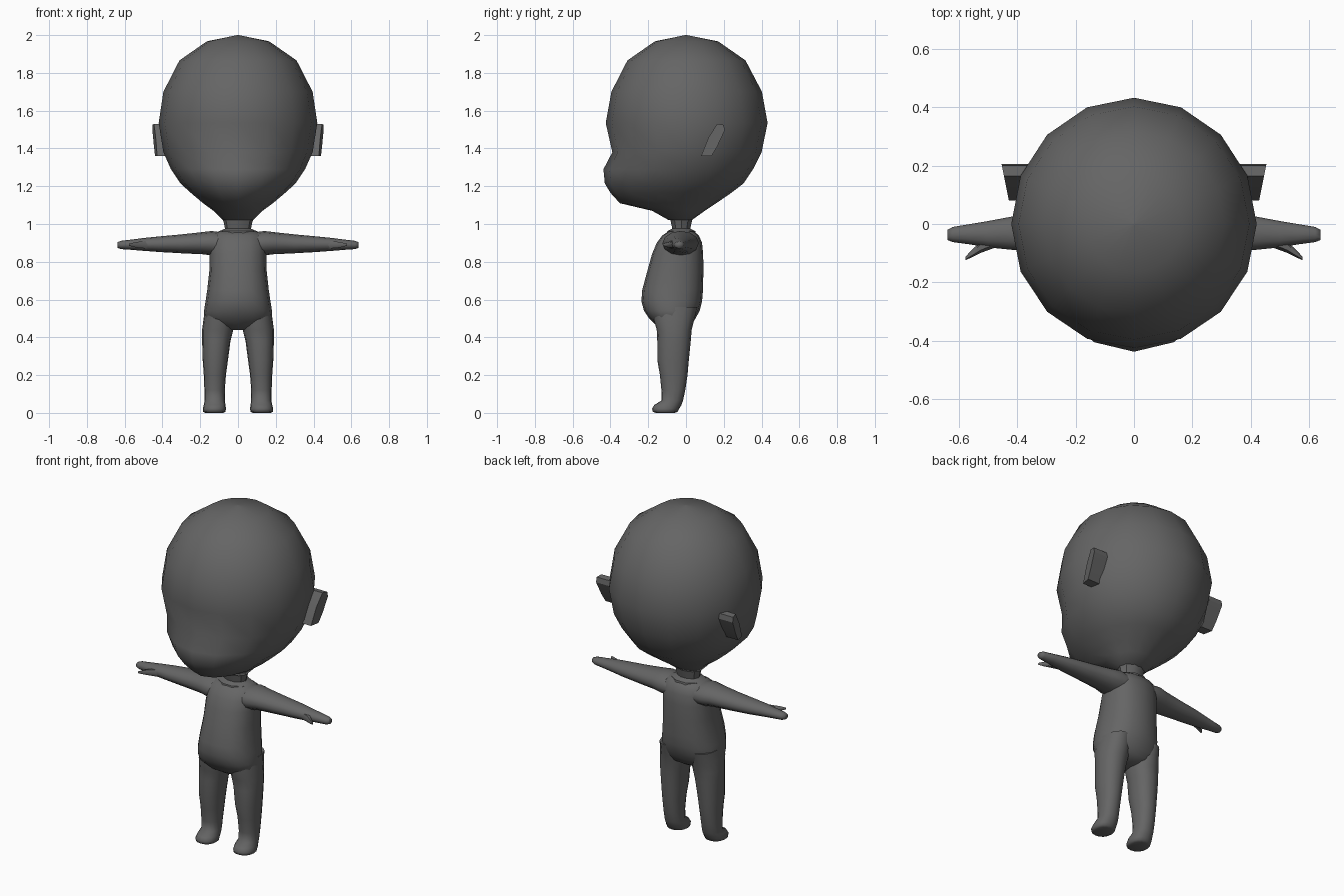
import bpy, bmesh, math
from mathutils import Vector

if "Cube" in bpy.data.objects:
    bpy.data.objects.remove(bpy.data.objects["Cube"])

grey = bpy.data.materials.new("dark grey")
grey.diffuse_color = (0.13, 0.13, 0.13, 1)
grey.use_nodes = True
grey.node_tree.nodes["Principled BSDF"].inputs["Base Color"].default_value = grey.diffuse_color


def finish(name, bm, angle):
    bmesh.ops.recalc_face_normals(bm, faces=bm.faces)
    mesh = bpy.data.meshes.new(name)
    bm.to_mesh(mesh)
    bm.free()
    mesh.materials.append(grey)
    ob = bpy.data.objects.new(name, mesh)
    bpy.context.collection.objects.link(ob)
    bpy.ops.object.select_all(action='DESELECT')
    ob.select_set(True)
    bpy.context.view_layer.objects.active = ob
    bpy.ops.object.shade_smooth_by_angle(angle=math.radians(angle))
    return ob


def loft(name, rings, place, sides=16, power=1.0, angle=60):
    """Skin rings (t, centre a, radius a, low b, middle b, high b)."""
    bm = bmesh.new()
    loops = []
    for t, ca, ra, lo, mid, hi in rings:
        loop = []
        for i in range(sides):
            th = 2 * math.pi * i / sides
            c, s = math.cos(th), math.sin(th)
            c = math.copysign(abs(c) ** power, c)
            s = math.copysign(abs(s) ** power, s)
            b = mid + s * (hi - mid if s > 0 else mid - lo)
            loop.append(bm.verts.new(place(t, ca + ra * c, b)))
        loops.append(loop)
    for p, q in zip(loops, loops[1:]):
        for i in range(sides):
            j = (i + 1) % sides
            bm.faces.new((p[i], p[j], q[j], q[i]))
    bm.faces.new(loops[0])
    bm.faces.new(loops[-1])
    return finish(name, bm, angle)


def upright(t, a, b):
    return Vector((a, b, t))


# Head: round skull, pushed-out muzzle and tapering jaw
skull = [(2.0, .004, -.004, 0, .004), (1.967, .165, -.165, 0, .17),
         (1.866, .31, -.31, 0, .315), (1.70, .395, -.395, 0, .402),
         (1.535, .42, -.425, 0, .432), (1.38, .395, -.39, 0, .40),
         (1.29, .355, -.437, -.01, .355), (1.215, .305, -.43, -.02, .305),
         (1.165, .25, -.40, -.03, .24), (1.11, .185, -.35, -.03, .16),
         (1.07, .13, -.18, -.03, .10), (1.02, .08, -.09, -.03, .03)]
loft("head", [(z, 0, r, f, m, b) for z, r, f, m, b in skull], upright, angle=75)

# Neck with flared collar
neck = [(1.04, .085, .065), (1.01, .076, .058), (.975, .069, .05),
        (.962, .10, .078), (.93, .115, .085)]
loft("neck", [(z, 0, r, -.025 - d, -.025, -.025 + d) for z, r, d in neck],
     upright, sides=10, angle=35)

# Torso with rounded belly
torso = [(.962, .10, -.09, .04), (.94, .135, -.125, .068), (.90, .148, -.155, .085),
         (.84, .15, -.18, .091), (.75, .152, -.205, .092), (.65, .163, -.232, .09),
         (.59, .172, -.236, .085), (.54, .18, -.222, .072), (.50, .178, -.195, .05),
         (.465, .14, -.16, .03), (.44, .05, -.12, -.01)]
loft("torso", [(z, 0, r, f, (f + b) / 2, b) for z, r, f, b in torso],
     upright, power=.85, angle=75)

# Leg and foot: height, inner x, outer x, front y, back y
leg = [(.56, .03, .174, -.17, .06), (.50, .02, .182, -.172, .045),
       (.44, .025, .19, -.155, .03), (.38, .04, .19, -.152, .025),
       (.28, .053, .187, -.152, .015), (.20, .064, .181, -.138, .008),
       (.12, .07, .178, -.13, -.004), (.065, .07, .177, -.13, -.016),
       (.042, .066, .181, -.168, -.024), (.022, .064, .186, -.18, -.036),
       (.006, .066, .184, -.176, -.045), (0, .078, .172, -.16, -.06)]
# Arm and hand: x, front y, back y, low z, high z
arm = [(.08, -.12, .065, .83, .955), (.14, -.125, .068, .834, .963),
       (.19, -.112, .055, .84, .957), (.30, -.098, .04, .845, .945),
       (.42, -.088, .025, .852, .934), (.50, -.08, .01, .858, .926),
       (.56, -.07, 0, .863, .918), (.62, -.062, -.01, .867, .911),
       (.638, -.055, -.02, .874, .904)]
# Thumb: x, y, thickness
thumb = [(.47, -.055, .024), (.525, -.08, .019), (.55, -.098, .014), (.577, -.118, .006)]
# Ear outline in y, z
ear = [(.08, 1.36), (.135, 1.36), (.165, 1.41), (.205, 1.495), (.2, 1.525),
       (.165, 1.53), (.12, 1.46)]

for side, s in (("right", 1), ("left", -1)):
    loft(side + "_leg", [(z, s * (i + o) / 2, (o - i) / 2, f, (f + b) / 2, b)
                         for z, i, o, f, b in leg], upright, power=.9, angle=70)
    loft(side + "_arm", [(x, (f + b) / 2, (b - f) / 2, lo, (lo + hi) / 2, hi)
                         for x, f, b, lo, hi in arm],
         lambda t, a, b: Vector((s * t, a, b)), sides=12, angle=70)
    loft(side + "_thumb", [(x, y, d, .89 - d, .89, .89 + d) for x, y, d in thumb],
         lambda t, a, b: Vector((s * t, a, b)), sides=6)

    # Ear flap, opening outward toward the back
    bm = bmesh.new()
    inner = [bm.verts.new((s * .36, y, z)) for y, z in ear]
    outer = [bm.verts.new((s * (.428 + .2 * (y - .08)), y, z)) for y, z in ear]
    bm.faces.new(inner)
    bm.faces.new(outer)
    for i in range(len(ear)):
        j = (i + 1) % len(ear)
        bm.faces.new((inner[i], inner[j], outer[j], outer[i]))
    finish(side + "_ear", bm, 30)
